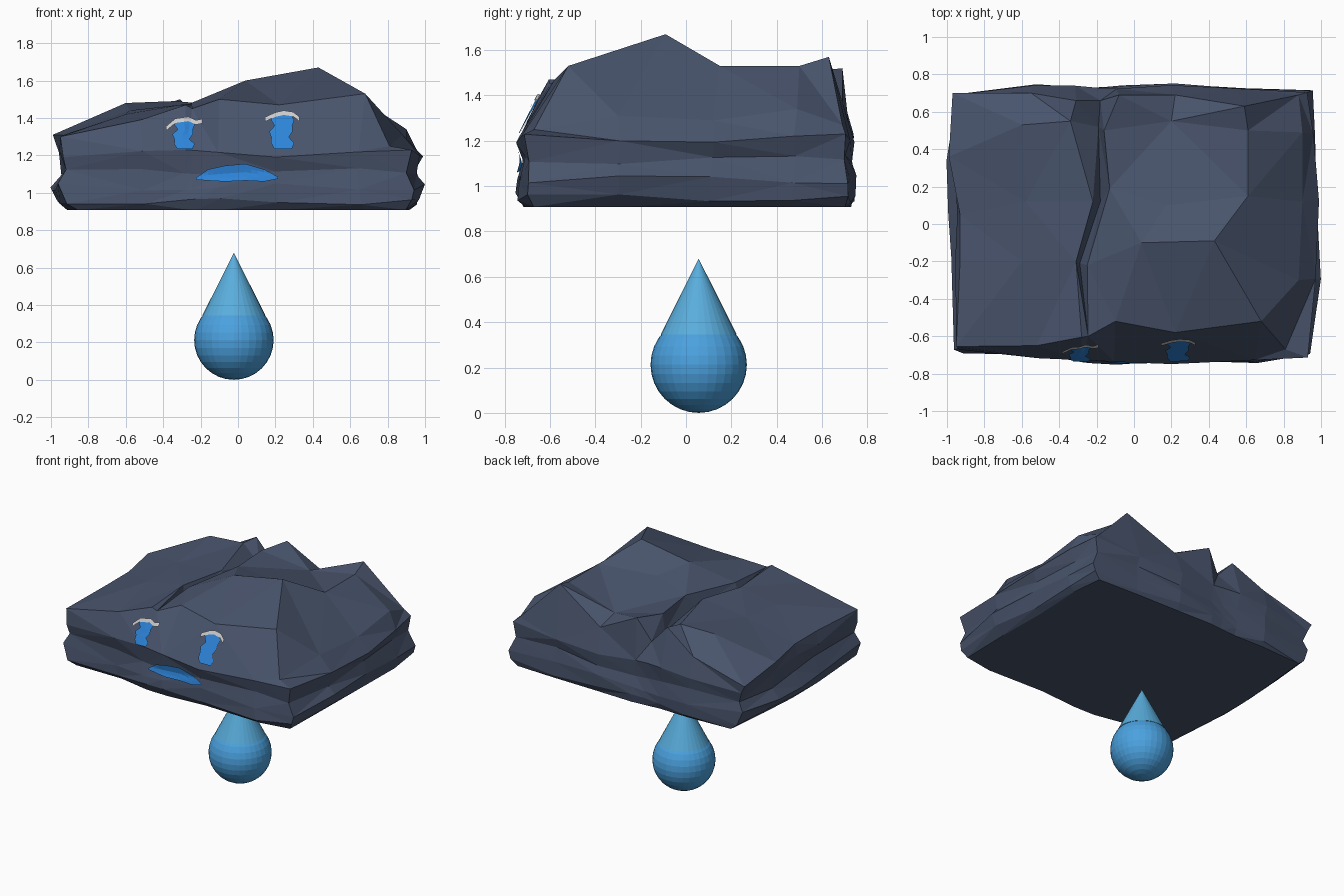
import bpy, bmesh
from math import sin
from mathutils import Vector
from mathutils.bvhtree import BVHTree

if "Cube" in bpy.data.objects:
    bpy.data.objects.remove(bpy.data.objects["Cube"])


def material(name, r, g, b):
    m = bpy.data.materials.new(name)
    m.diffuse_color = (r, g, b, 1)
    m.use_nodes = True
    m.node_tree.nodes["Principled BSDF"].inputs["Base Color"].default_value = m.diffuse_color
    return m


def finish(bm, name, mat):
    me = bpy.data.meshes.new(name)
    bm.to_mesh(me)
    bm.free()
    ob = bpy.data.objects.new(name, me)
    me.materials.append(mat)
    bpy.context.collection.objects.link(ob)
    return ob


slate = material("slate", 0.066, 0.089, 0.15)
blue = material("tear_blue", 0.026, 0.23, 0.69)
white = material("white", 1, 1, 1)
water = material("water", 0.07, 0.36, 0.74)
water_light = material("water_light", 0.10, 0.42, 0.72)

# Cloud top: rows run front to back, points left to right, with a crevice at the fourth point
top = [
    [(-.95, -.655, 1.30), (-.52, -.65, 1.39), (-.28, -.605, 1.47), (-.245, -.60, 1.45),
     (-.10, -.52, 1.50), (.22, -.58, 1.47), (.68, -.52, 1.53), (.81, -.67, 1.25)],
    [(-.93, -.20, 1.31), (-.60, -.20, 1.42), (-.31, -.20, 1.47), (-.29, -.21, 1.38),
     (-.25, -.22, 1.48), (.04, -.10, 1.60), (.43, -.09, 1.67), (.88, -.30, 1.31)],
    [(-.93, .05, 1.31), (-.58, .12, 1.44), (-.22, .12, 1.48), (-.18, .12, 1.40),
     (-.13, .19, 1.51), (.17, .10, 1.54), (.61, .15, 1.53), (.90, .12, 1.29)],
    [(-.99, .36, 1.31), (-.60, .53, 1.48), (-.34, .55, 1.49), (-.19, .52, 1.38),
     (-.16, .50, 1.50), (.20, .55, 1.43), (.61, .50, 1.53), (.90, .49, 1.34)],
    [(-.97, .70, 1.25), (-.55, .70, 1.36), (-.31, .66, 1.50), (-.18, .66, 1.36),
     (-.08, .69, 1.52), (.22, .69, 1.37), (.59, .63, 1.57), (.88, .69, 1.27)],
]
bm = bmesh.new()
grid = [[bm.verts.new(p) for p in row] for row in top]
R, C = len(grid), len(grid[0])
for i in range(R - 1):
    for j in range(C - 1):
        bm.faces.new((grid[i][j], grid[i][j + 1], grid[i + 1][j + 1], grid[i + 1][j]))

# Cloud sides: rings of height, left, right, front and back extent below the rim
rim = ([(0, j) for j in range(C)] + [(i, C - 1) for i in range(1, R)]
       + [(R - 1, j) for j in range(C - 2, -1, -1)] + [(i, 0) for i in range(R - 2, 0, -1)])
upper = [grid[i][j] for i, j in rim]
rings = [(1.21, -.96, .975, -.74, .735), (1.115, -.935, .945, -.715, .72),
         (1.03, -.99, .985, -.735, .74), (.95, -.955, .96, -.74, .74), (.908, -.90, .91, -.705, .72)]
for n_ring, (z, left, right, front, back) in enumerate(rings):
    lower = []
    for i, j in rim:
        x, y, _ = top[i][j]
        x = left if j == 0 else right if j == C - 1 else x
        y = front if i == 0 else back if i == R - 1 else y
        # rounded plan, with gentle uneven waves along the sides
        px, py = x * (1 - .035 * (y / .73) ** 4), y * (1 - .055 * x ** 4)
        if i == 0 and x < -.45:
            py += .025
        wx, wy = .015 * sin(5 * y + 1.3 + .9 * n_ring), .012 * sin(8 * x - 3.2 * y + .6 * n_ring + 1.3)
        dz = 0 if z < .92 else .02 * sin(5 * x + 4 * y + 1.7 * n_ring)
        lower.append(bm.verts.new((px + wx, py + wy, z + dz)))
    for k in range(len(rim)):
        n = (k + 1) % len(rim)
        bm.faces.new((upper[k], lower[k], lower[n], upper[n]))
    upper = lower
bm.faces.new(upper)
bmesh.ops.triangulate(bm, faces=[f for f in bm.faces if len(f.verts) == 4])
bmesh.ops.recalc_face_normals(bm, faces=bm.faces)
surface = BVHTree.FromBMesh(bm)
finish(bm, "cloud", slate)


def decal(name, edge_a, edge_b, mat, lift=.012, cross=4, sub=3):
    """Strip between two front-view (x, z) lines, laid onto the cloud's front."""
    def refine(line):
        pts = [Vector(p) for p in line]
        out = [a.lerp(b, s / sub) for a, b in zip(pts, pts[1:]) for s in range(sub)]
        return out + [pts[-1]]
    bm = bmesh.new()
    rows = []
    for a, b in zip(refine(edge_a), refine(edge_b)):
        row = []
        for s in range(cross + 1):
            p = a.lerp(b, s / cross)
            hit = surface.ray_cast(Vector((p.x, -2, p.y)), Vector((0, 1, 0)))[0]
            row.append(bm.verts.new((p.x, hit.y - lift, p.y)))
        rows.append(row)
    for r0, r1 in zip(rows, rows[1:]):
        for s in range(cross):
            f = bm.faces.new((r0[s], r0[s + 1], r1[s + 1], r1[s]))
            f.normal_update()
            if f.normal.y > 0:
                f.normal_flip()
    finish(bm, name, mat)


# Tear streams with wavy edges, and pale eyelids above them
def tear(name, x, top_z, bottom_z, half):
    left, right = [], []
    for k in range(7):
        z = top_z + (bottom_z - top_z) * k / 6
        wave = .01 if k % 2 else -.005
        drift = (0, .004, .008, -.006, -.01, .004, .006)[k]
        left.append((x - half + drift - wave, z))
        right.append((x + half + drift + wave, z))
    decal(name, left, right, blue, sub=1)


def eyelid(name, line):
    decal(name, line, [(x, z - .024) for x, z in line], white, lift=.017, cross=2)


tear("left_tear", -.29, 1.39, 1.235, .045)
tear("right_tear", .235, 1.42, 1.235, .052)
eyelid("left_eyelid", [(-.385, 1.355), (-.335, 1.397), (-.265, 1.407), (-.225, 1.388), (-.19, 1.395)])
eyelid("right_eyelid", [(.145, 1.405), (.20, 1.43), (.245, 1.44), (.295, 1.432), (.33, 1.405)])

# Downturned mouth
decal("mouth",
      [(-.225, 1.08), (-.16, 1.125), (-.07, 1.145), (.04, 1.155), (.14, 1.125), (.215, 1.085)],
      [(-.225, 1.07), (-.16, 1.065), (-.07, 1.06), (.04, 1.065), (.14, 1.06), (.215, 1.075)], blue)

# Falling drop: faceted ball with a cone on top
bpy.ops.mesh.primitive_uv_sphere_add(segments=32, ring_count=16, radius=.2125, location=(-.022, .056, .2125))
ball = bpy.context.object
ball.name = "drop_ball"
ball.data.materials.append(water)
bpy.ops.mesh.primitive_cone_add(vertices=32, radius1=.168, radius2=0, depth=.335, location=(-.022, .056, .5125))
tip = bpy.context.object
tip.name = "drop_tip"
tip.data.materials.append(water_light)
